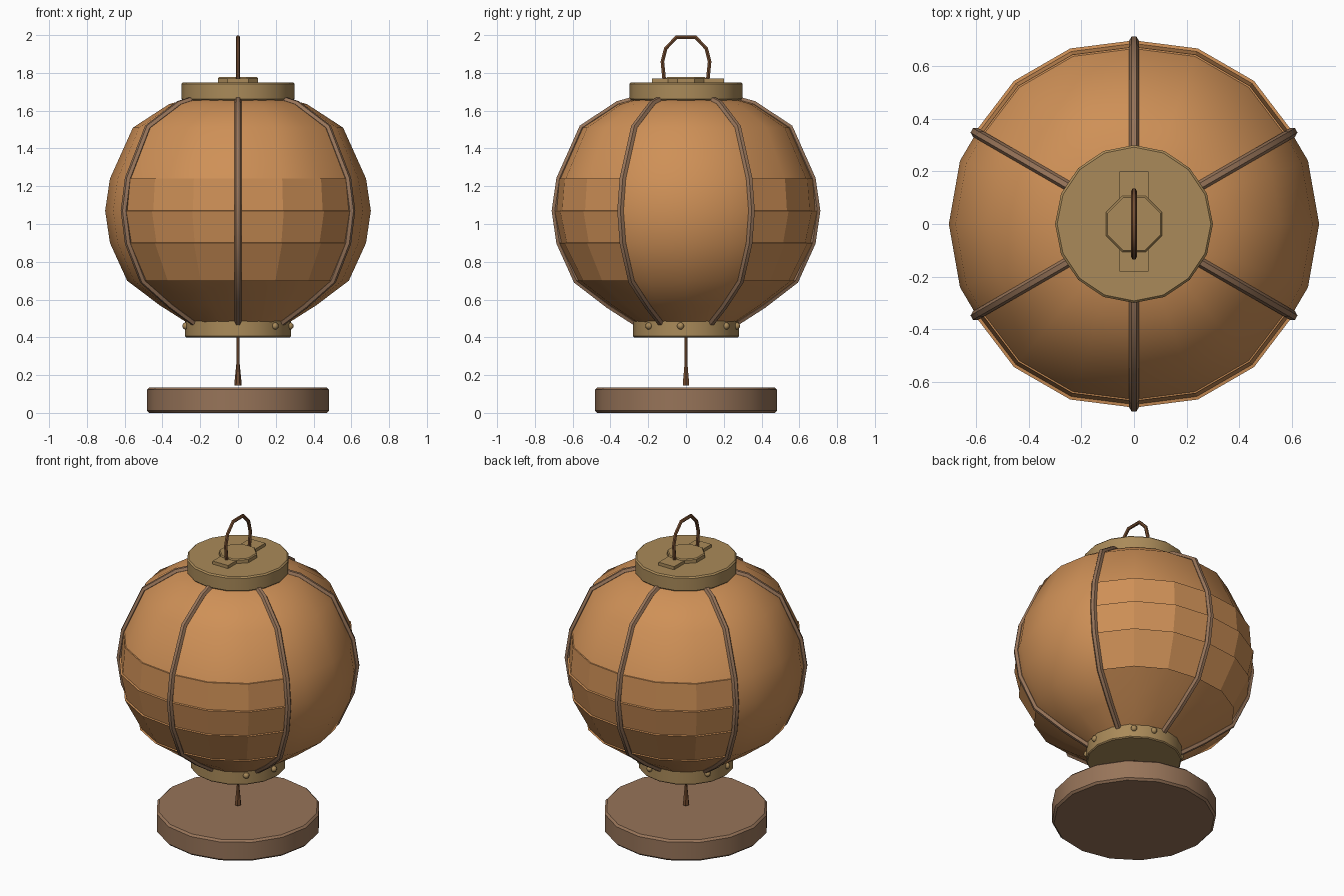
import bpy, bmesh, math
from mathutils import Matrix

if "Cube" in bpy.data.objects:
    bpy.data.objects.remove(bpy.data.objects["Cube"])


def material(name, rgb):
    m = bpy.data.materials.new(name)
    m.diffuse_color = (*rgb, 1)
    m.use_nodes = True
    m.node_tree.nodes["Principled BSDF"].inputs["Base Color"].default_value = m.diffuse_color
    return m


PAPER = material("warm_orange", (0.62, 0.28, 0.095))
BRASS = material("dull_brass", (0.40, 0.255, 0.10))
WOOD = material("dusty_brown", (0.31, 0.175, 0.10))
CORD = material("dark_brown", (0.18, 0.075, 0.03))


def add(name, bm, mat, angle=None):
    me = bpy.data.meshes.new(name)
    bm.to_mesh(me)
    bm.free()
    ob = bpy.data.objects.new(name, me)
    bpy.context.collection.objects.link(ob)
    me.materials.append(mat)
    if angle:
        smooth(ob, angle)
    return ob


def smooth(ob, angle):
    bpy.ops.object.select_all(action='DESELECT')
    ob.select_set(True)
    bpy.context.view_layer.objects.active = ob
    bpy.ops.object.shade_smooth_by_angle(angle=math.radians(angle))


def disc(name, r, z0, z1, mat, sides=16, bevel=0.0, r2=None, turn=0.0):
    bm = bmesh.new()
    bmesh.ops.create_cone(bm, cap_ends=True, segments=sides, radius1=r,
                          radius2=r if r2 is None else r2, depth=z1 - z0,
                          matrix=Matrix.Translation((0, 0, (z0 + z1) / 2))
                          @ Matrix.Rotation(turn, 4, 'Z'))
    if bevel:
        rim = [e for e in bm.edges if abs(e.verts[0].co.z - e.verts[1].co.z) < 1e-5]
        bmesh.ops.bevel(bm, geom=rim, offset=bevel, segments=1, affect='EDGES')
    return add(name, bm, mat, 30)


def tube(name, pts, radius, mat, scales=None):
    cu = bpy.data.curves.new(name, 'CURVE')
    cu.dimensions = '3D'
    cu.bevel_depth = radius
    cu.bevel_resolution = 1
    cu.use_fill_caps = True
    sp = cu.splines.new('POLY')
    sp.points.add(len(pts) - 1)
    for i, p in enumerate(pts):
        sp.points[i].co = (*p, 1)
        sp.points[i].radius = scales[i] if scales else 1
    ob = bpy.data.objects.new(name, cu)
    bpy.context.collection.objects.link(ob)
    cu.materials.append(mat)
    bpy.ops.object.select_all(action='DESELECT')
    ob.select_set(True)
    bpy.context.view_layer.objects.active = ob
    bpy.ops.object.convert(target='MESH')
    smooth(bpy.context.object, 50)


def polar(r, deg, z):
    a = math.radians(deg)
    return (r * math.cos(a), r * math.sin(a), z)


def panel(name, angles, profile, angle=None):
    """Loft a (radius, height) profile, listed bottom up, across a fan of angles."""
    bm = bmesh.new()
    last = len(angles) - 1
    rows = [[bm.verts.new(polar(r * (1.012 if 0 < i < last else 0.995), a, z))
             for i, a in enumerate(angles)] for r, z in profile]
    for lo, hi in zip(rows, rows[1:]):
        for i in range(last):
            bm.faces.new((lo[i], lo[i + 1], hi[i + 1], hi[i]))
    return add(name, bm, PAPER, angle)


PROFILE = [(0.27, 0.48), (0.41, 0.57), (0.58, 0.70), (0.67, 0.90), (0.695, 1.07),
           (0.67, 1.24), (0.55, 1.51), (0.36, 1.635), (0.27, 1.66)]

# Lower rows of overlapping cells, each stepping out at its top edge
STEP = 0.006
quilt = PROFILE[:2]
for r, z in PROFILE[2:6]:
    quilt = quilt + [(r + STEP, z), (r - STEP, z + 0.002)]

# Shade: plain side panels, stepped front and back panels
for mid in (0, 180):
    panel("side_panel", [mid + a for a in (-30, -20, 0, 20, 30)], PROFILE, 40)
for mid in (60, 120, 240, 300):
    fan = [mid + a for a in (-30, -10, 10, 30)]
    panel("upper_panel", fan, PROFILE[5:], 40)
    panel("quilted_panel", fan, quilt, 15)

# Six ribs following the shade
for k in range(6):
    tube("rib", [polar(r, 30 + 60 * k, z) for r, z in PROFILE], 0.019, WOOD)

# Top cap with hanger plate and boss
disc("top_cap", 0.30, 1.655, 1.75, BRASS, bevel=0.008)
bm = bmesh.new()
bmesh.ops.create_cube(bm, size=1, matrix=Matrix.Translation((0, 0.01, 1.755))
                      @ Matrix.Diagonal((0.11, 0.38, 0.03, 1)))
add("hanger_plate", bm, BRASS)
disc("hanger_boss", 0.115, 1.74, 1.777, BRASS, 8, 0.006, turn=math.pi / 8)

# Handle loop
half = [(0.115, 1.76), (0.125, 1.86), (0.107, 1.93), (0.05, 1.989)]
tube("handle", [(0, -y, z) for y, z in half] + [(0, y, z) for y, z in half[::-1]],
     0.011, CORD)

# Bottom collar with studs
disc("bottom_collar", 0.28, 0.40, 0.50, BRASS, bevel=0.006)
for a in (-45, -6, 50, 75, 152, 185):
    bm = bmesh.new()
    bmesh.ops.create_uvsphere(bm, u_segments=8, v_segments=6, radius=0.019,
                              matrix=Matrix.Translation(polar(0.277, a, 0.46)))
    add("stud", bm, BRASS, 60)

# Pull cord with flared end
tube("pull_cord", [(0, 0, 0.42), (0, 0, 0.27), (0, 0, 0.17), (0, 0, 0.145)], 0.01, CORD,
     [0.8, 0.8, 1.8, 1.9])

# Round base
disc("base", 0.482, 0.0, 0.135, WOOD, bevel=0.012)
